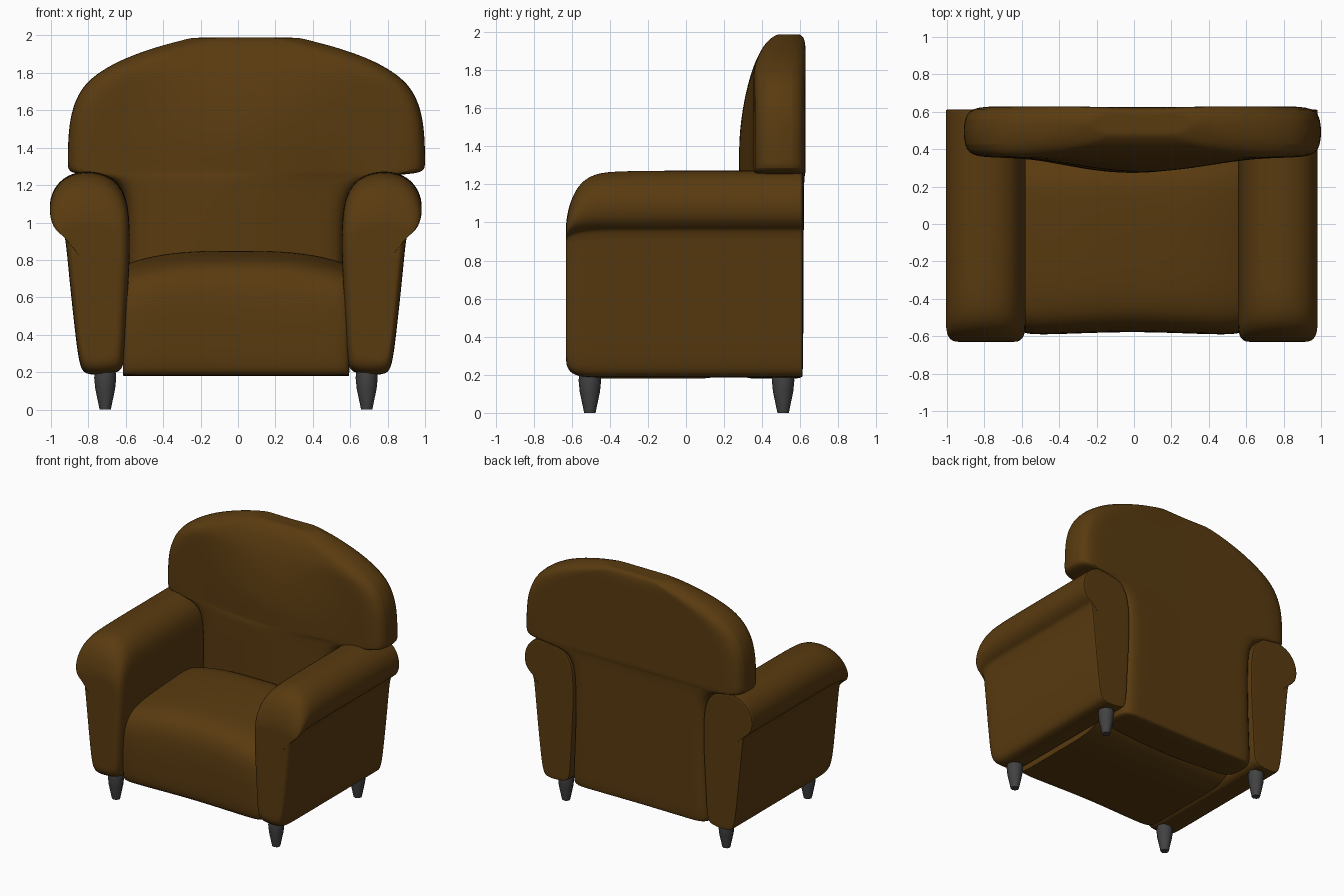
import bpy, bmesh, math

cube = bpy.data.objects.get("Cube")
if cube:
    bpy.data.objects.remove(cube, do_unlink=True)


def material(name, color):
    m = bpy.data.materials.new(name)
    m.use_nodes = True
    m.diffuse_color = (*color, 1)
    bsdf = m.node_tree.nodes["Principled BSDF"]
    bsdf.inputs["Base Color"].default_value = (*color, 1)
    bsdf.inputs["Roughness"].default_value = 0.7
    return m


LEATHER = material("brown leather", (0.10, 0.043, 0.005))
FOOT = material("dark grey", (0.055, 0.055, 0.055))


def loft(name, rings, mat, subdivide=2):
    """Skin a list of equal-length closed rings and cap both ends."""
    bm = bmesh.new()
    rows = [[bm.verts.new(p) for p in ring] for ring in rings]
    n = len(rows[0])
    for a, b in zip(rows, rows[1:]):
        for i in range(n):
            j = (i + 1) % n
            bm.faces.new((a[i], a[j], b[j], b[i]))
    bm.faces.new(rows[0])
    bm.faces.new(rows[-1])
    bmesh.ops.recalc_face_normals(bm, faces=bm.faces)
    mesh = bpy.data.meshes.new(name)
    bm.to_mesh(mesh)
    bm.free()
    mesh.materials.append(mat)
    ob = bpy.data.objects.new(name, mesh)
    bpy.context.collection.objects.link(ob)
    if subdivide:
        mod = ob.modifiers.new("soften", "SUBSURF")
        mod.levels = mod.render_levels = subdivide
    bpy.ops.object.select_all(action="DESELECT")
    ob.select_set(True)
    bpy.context.view_layer.objects.active = ob
    bpy.ops.object.shade_smooth_by_angle(angle=math.radians(50))
    return ob


# Arms: scroll profile (outward x, z), swept from front to back
ARM = [(.62, .19), (.80, .18), (.835, .22), (.86, .42), (.89, .70), (.913, .955),
       (.93, .965), (.985, 1.01), (1.0, 1.09), (.98, 1.17), (.93, 1.235), (.85, 1.272),
       (.76, 1.275), (.67, 1.25), (.60, 1.18), (.567, 1.06), (.565, .80), (.585, .50), (.595, .24)]
# y, lowest z, highest z, inset of the sides
ARM_STEPS = [(-.63, .28, .97, .07), (-.63, .25, 1.01, .04), (-.61, .205, 1.11, .012),
             (-.56, .185, 1.21, 0), (-.48, .18, 1.26, 0), (-.36, .18, 1.275, 0),
             (.2, .18, 1.275, 0), (.60, .18, 1.275, 0), (.612, .18, 1.275, 0),
             (.612, .20, 1.25, .02)]


def arm_ring(side, y, low, high, inset):
    ring = []
    for x, z in ARM:
        x = .77 + (x - .77) * (1 - inset / .2)
        if z > .9:
            z = .9 + (z - .9) * (high - .9) / .375
        else:
            z = .9 - (.9 - z) * (.9 - low) / .72
        ring.append((side * x - .012, y, z))
    return ring


for side, label in ((-1, "right"), (1, "left")):
    loft(label + "_arm", [arm_ring(side, *s) for s in ARM_STEPS], LEATHER)

# Seat: side profile (y, z) swept across with a crowned top
SEAT = [(.42, .18), (.0, .18), (-.50, .18), (-.555, .185), (-.575, .23), (-.58, .36),
        (-.578, .54), (-.565, .67), (-.51, .765), (-.40, .81), (-.2, .83), (.1, .85), (.42, .855)]
SEAT_STEPS = [(-.605, .86, .04), (-.605, .88, .02), (-.58, .90, -.01), (-.45, .96, -.012),
              (-.25, 1, -.004), (0, 1, .003)]
steps = SEAT_STEPS + [(-x, k, d) for x, k, d in reversed(SEAT_STEPS[:-1])]
loft("seat", [[(x - .01, y + (d if y < -.4 else 0), .18 + (z - .18) * k) for y, z in SEAT]
              for x, k, d in steps], LEATHER)

# Back: horizontal slices (z, centre x, half width, front y at centre, rear y, side softness)
BACK_STEPS = [
    (.18, -.01, .57, .34, .59, .05), (.185, -.01, .60, .30, .612, .05), (.25, -.01, .605, .28, .617, .05),
    (.6, -.01, .585, .27, .617, .05), (1.0, -.01, .58, .27, .62, .05), (1.14, -.005, .60, .27, .62, .05),
    (1.22, 0, .66, .27, .622, .05), (1.25, .02, .78, .27, .625, .05), (1.262, .04, .92, .27, .628, .05),
    (1.28, .045, .957, .27, .63, .06), (1.33, .045, .958, .27, .63, .06), (1.44, .045, .956, .27, .63, .06),
    (1.56, .045, .945, .285, .63, .06), (1.66, .045, .915, .305, .63, .07), (1.74, .045, .868, .327, .63, .09),
    (1.81, .045, .785, .35, .63, .11), (1.88, .045, .655, .38, .63, .13), (1.94, .042, .48, .415, .628, .13),
    (1.975, .04, .34, .455, .618, .11), (1.988, .04, .29, .48, .60, .09), (1.988, .04, .25, .50, .58, .07)]
SPAN = (-1, -.78, -.55, -.3, 0, .3, .55, .78, 1)


def back_ring(z, cx, half, front, rear, soft):
    edge = max(.355, front)
    inner = half - soft

    def front_y(x):
        t = min(abs(x) / .7, 1)
        return edge - (edge - front) * math.cos(t * math.pi / 2) ** 2

    ring = [(cx + inner * u, front_y(inner * u), z) for u in SPAN]
    ring += [(cx + half, edge + .05, z), (cx + half, rear - .05, z)]
    ring += [(cx + inner * u, rear - .006 * (1 - abs(u)), z) for u in reversed(SPAN)]
    ring += [(cx - half, rear - .05, z), (cx - half, edge + .05, z)]
    return ring


loft("backrest", [back_ring(*s) for s in BACK_STEPS], LEATHER)

# Feet: tapered eight-sided pegs
for x, side in ((-.71, "right"), (.688, "left")):
    for y, end in ((-.505, "front"), (.51, "back")):
        rings = [[(x + r * math.cos(math.tau * i / 8), y + r * math.sin(math.tau * i / 8), z)
                  for i in range(8)] for z, r in ((0, .03), (.01, .032), (.11, .053), (.17, .059), (.21, .055))]
        loft(f"{end}_{side}_foot", rings, FOOT, 0)
